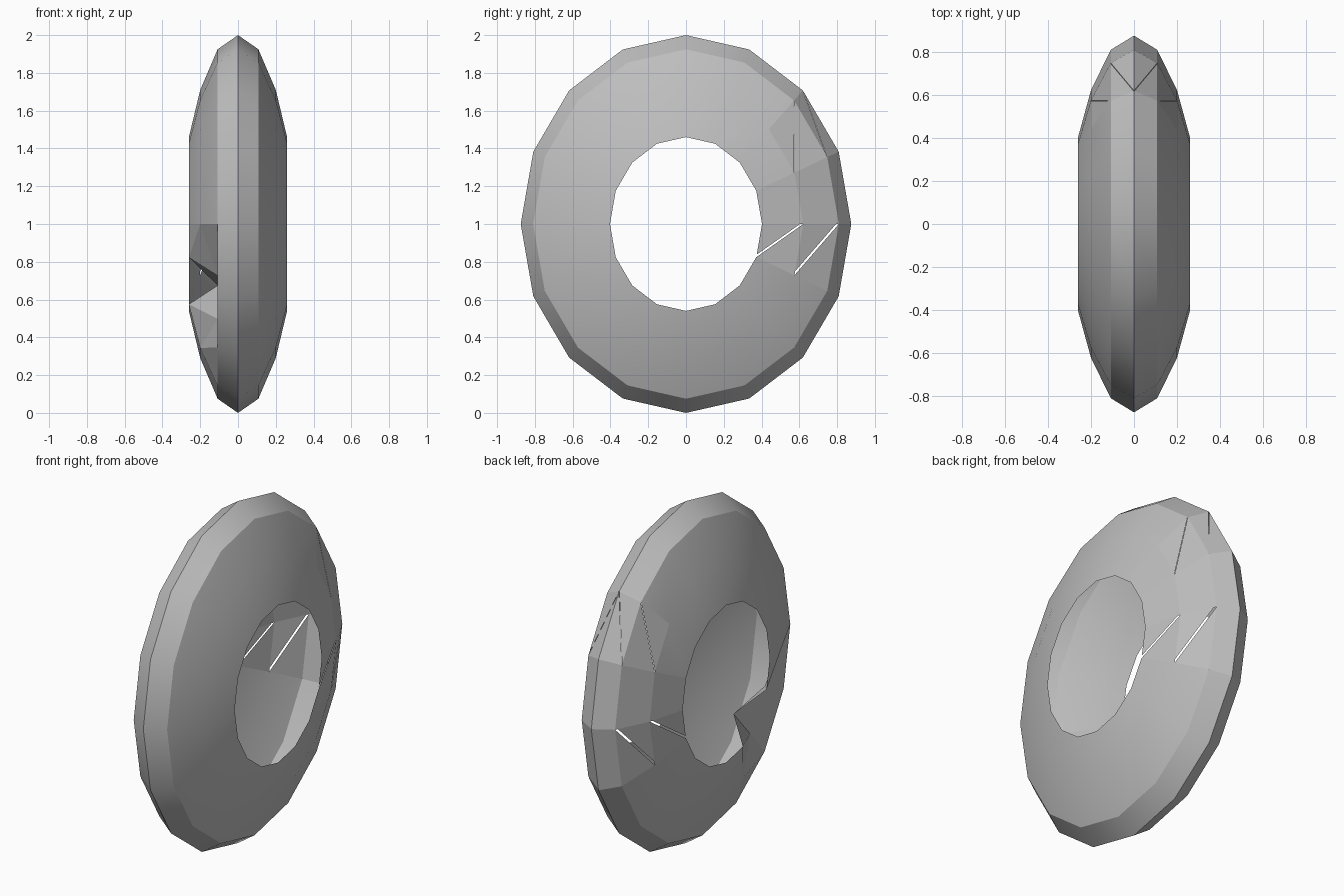
import bpy
import bmesh
import math

cube = bpy.data.objects.get("Cube")
if cube:
    bpy.data.objects.remove(cube, do_unlink=True)

SEGMENTS = 16
HALF_DEPTH = 0.875          # the ring is a slightly narrow oval
PROFILE = [(0, 1), (0.108, 0.925), (0.2, 0.71), (0.26, 0.46)]  # x, radius
DENT = {(2, 11), (2, 10), (3, 10)}     # ring, segment: pushed-in points
DENT_X = 0.108

# Creased panels: (band, segment) -> which diagonal folds the panel
FOLDS_BOTH = {(0, 2): "ac", (1, 2): "ac",
              (0, 4): "bd", (1, 4): "ac", (2, 4): "ac"}
FOLDS_RIGHT = {(1, 11): "bd", (2, 11): "bd", (2, 10): "bd",
               (1, 9): "bd", (2, 9): "bd"}
SLITS = {(1, 4): 0.08, (2, 4): 0.08, (1, 2): 0.015, (0, 2): 0.015}

# Plain rubber-like grey
grey = bpy.data.materials.new("mid_grey")
grey.use_nodes = True
grey.diffuse_color = (0.52, 0.52, 0.52, 1)
grey.node_tree.nodes["Principled BSDF"].inputs["Base Color"].default_value = (0.52, 0.52, 0.52, 1)

bm = bmesh.new()
points = {}


def point(side, ring, k):
    """Shared vertex on one ring of the shell."""
    k %= SEGMENTS
    x, radius = PROFILE[ring]
    if side < 0 and (ring, k) in DENT:
        x = DENT_X
    key = (side if ring else 0, ring, k)
    if key not in points:
        angle = math.tau * k / SEGMENTS
        points[key] = bm.verts.new((side * x, HALF_DEPTH * radius * math.sin(angle),
                                    1 + radius * math.cos(angle)))
    return points[key]


def add_face(verts, side, smooth=True):
    face = bm.faces.new(verts if side < 0 else verts[::-1])
    face.smooth = smooth


def folded_panel(quad, diagonal, gap, side):
    """Two triangles, with an optional narrow slit between them."""
    a, b, c, d = quad if diagonal == "ac" else quad[1:] + quad[:1]
    add_face([a, b, c], side, False)
    start, end = a, c
    if gap:
        start = bm.verts.new(a.co.lerp(d.co, gap))
        end = bm.verts.new(c.co.lerp(d.co, gap))
    add_face([start, end, d], side, False)


# Open shell: three bands on each side of the rim
for side in (1, -1):
    folds = dict(FOLDS_BOTH)
    if side < 0:
        folds.update(FOLDS_RIGHT)
    for band in range(len(PROFILE) - 1):
        for k in range(SEGMENTS):
            quad = [point(side, band, k), point(side, band, k + 1),
                    point(side, band + 1, k + 1), point(side, band + 1, k)]
            if (band, k) in folds:
                gap = SLITS.get((band, k), 0)
                folded_panel(quad, folds[band, k], gap, side)
            else:
                add_face(quad, side, k != 3)

# Sharp rim and creases, soft elsewhere
bm.normal_update()
for edge in bm.edges:
    edge.smooth = edge.calc_face_angle(0) < math.radians(28)

mesh = bpy.data.meshes.new("ring_shell")
bm.to_mesh(mesh)
bm.free()
mesh.materials.append(grey)
ring_shell = bpy.data.objects.new("ring_shell", mesh)
bpy.context.collection.objects.link(ring_shell)
